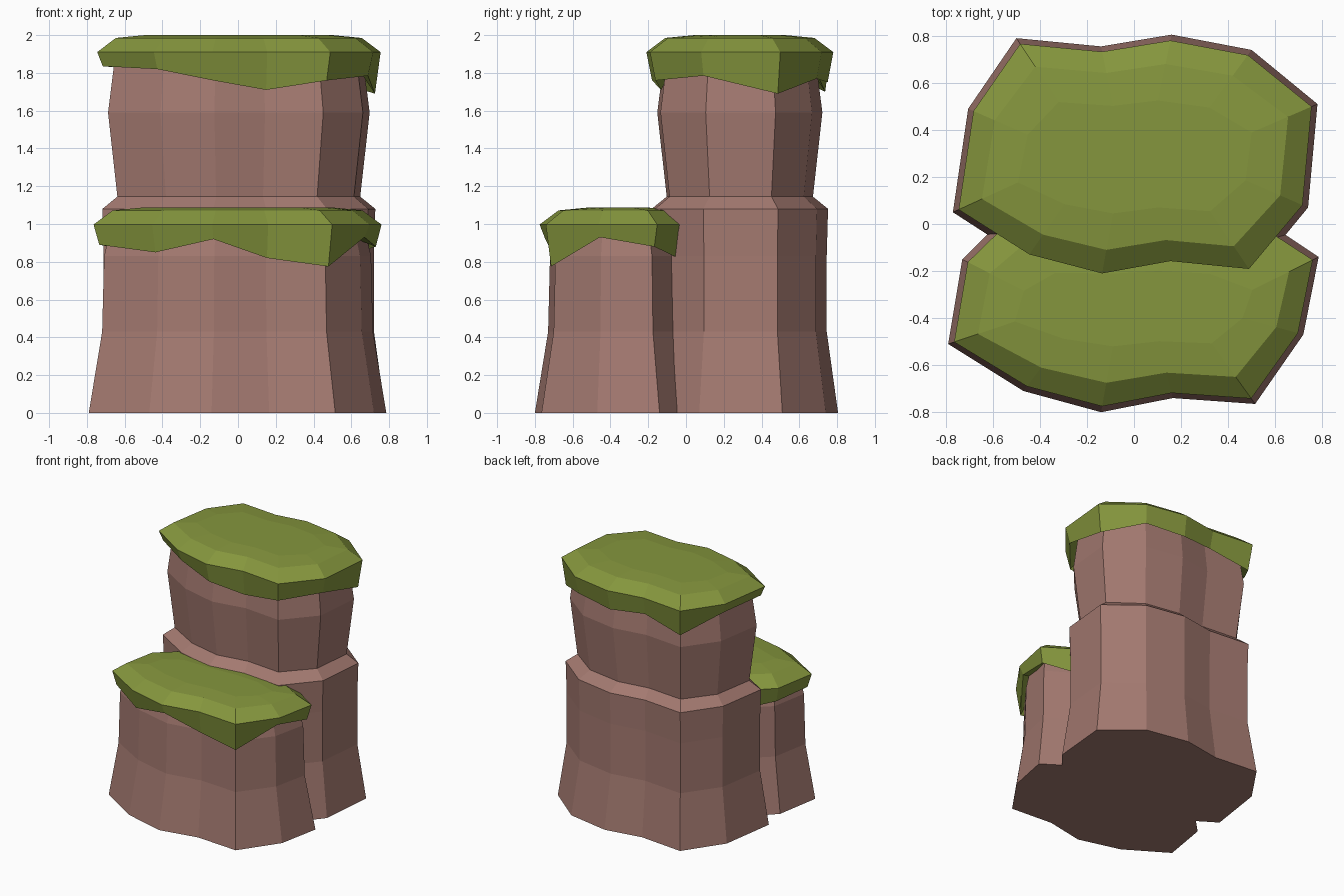
import bpy
import bmesh

if "Cube" in bpy.data.objects:
    bpy.data.objects.remove(bpy.data.objects["Cube"])


def material(name, color):
    m = bpy.data.materials.new(name)
    m.diffuse_color = (*color, 1)
    m.use_nodes = True
    m.node_tree.nodes["Principled BSDF"].inputs["Base Color"].default_value = m.diffuse_color
    return m


rock = material("pinkish brown rock", (0.37, 0.193, 0.163))
grass = material("moss green", (0.235, 0.305, 0.047))

# Footprints, counterclockwise from the left front corner
REAR = [(-.77, .05), (-.46, -.15), (-.14, -.235), (.16, -.18), (.505, -.215), (.74, .07),
        (.78, .51), (.5, .74), (.16, .805), (-.14, .755), (-.5, .79), (-.705, .49)]
FRONT = [(-.79, -.51), (-.47, -.71), (-.14, -.80), (.165, -.74), (.515, -.765), (.72, -.47),
         (.785, -.14), (.5, .05), (.16, .08), (-.14, .05), (-.52, .06), (-.73, -.15)]


def inset_ring(plan, inset, z):
    """Shrink the footprint by an inset; z is one height or one per corner."""
    ys = [p[1] for p in plan]
    cy, hy = (max(ys) + min(ys)) / 2, (max(ys) - min(ys)) / 2
    sx, sy = 1 - inset / 0.78, 1 - inset / hy
    zs = z if isinstance(z, list) else [z] * len(plan)
    return [(x * sx, cy + (y - cy) * sy, h) for (x, y), h in zip(plan, zs)]


def loft(name, plan, rings, mat):
    """Stack inset rings bottom to top and close both ends."""
    bm = bmesh.new()
    loops = [[bm.verts.new(c) for c in inset_ring(plan, i, z)] for i, z in rings]
    n = len(plan)
    for a, b in zip(loops, loops[1:]):
        for k in range(n):
            j = (k + 1) % n
            bm.faces.new((a[k], a[j], b[j], b[k]))
    bm.faces.new(loops[0][::-1])
    bm.faces.new(loops[-1])
    bmesh.ops.recalc_face_normals(bm, faces=bm.faces)
    me = bpy.data.meshes.new(name)
    bm.to_mesh(me)
    bm.free()
    me.materials.append(mat)
    ob = bpy.data.objects.new(name, me)
    bpy.context.collection.objects.link(ob)


# Tall rear column with a ledge halfway up
loft("rear_rock_column", REAR,
     [(0, 0), (.06, .43), (.06, .83), (.053, 1.08), (.133, 1.145), (.083, 1.59), (.12, 1.88)], rock)

# Short front column
loft("front_rock_column", FRONT, [(0, 0), (.07, .43), (.08, .83), (.11, .96)], rock)


# Grass caps with a drooping, uneven lower rim
def grass_cap(name, plan, top, under, droop):
    loft(name, plan, [(.13, under), (.055, droop), (.025, top - .09),
                      (.125, top - .015), (.28, top)], grass)


grass_cap("rear_grass_cap", REAR, 2.0, 1.85,
          [1.835, 1.82, 1.76, 1.71, 1.76, 1.785, 1.69, 1.77, 1.75, 1.77, 1.70, 1.83])
grass_cap("front_grass_cap", FRONT, 1.087, .93,
          [.89, .85, .92, .82, .775, .93, .88, .80, .85, .85, .83, .88])
